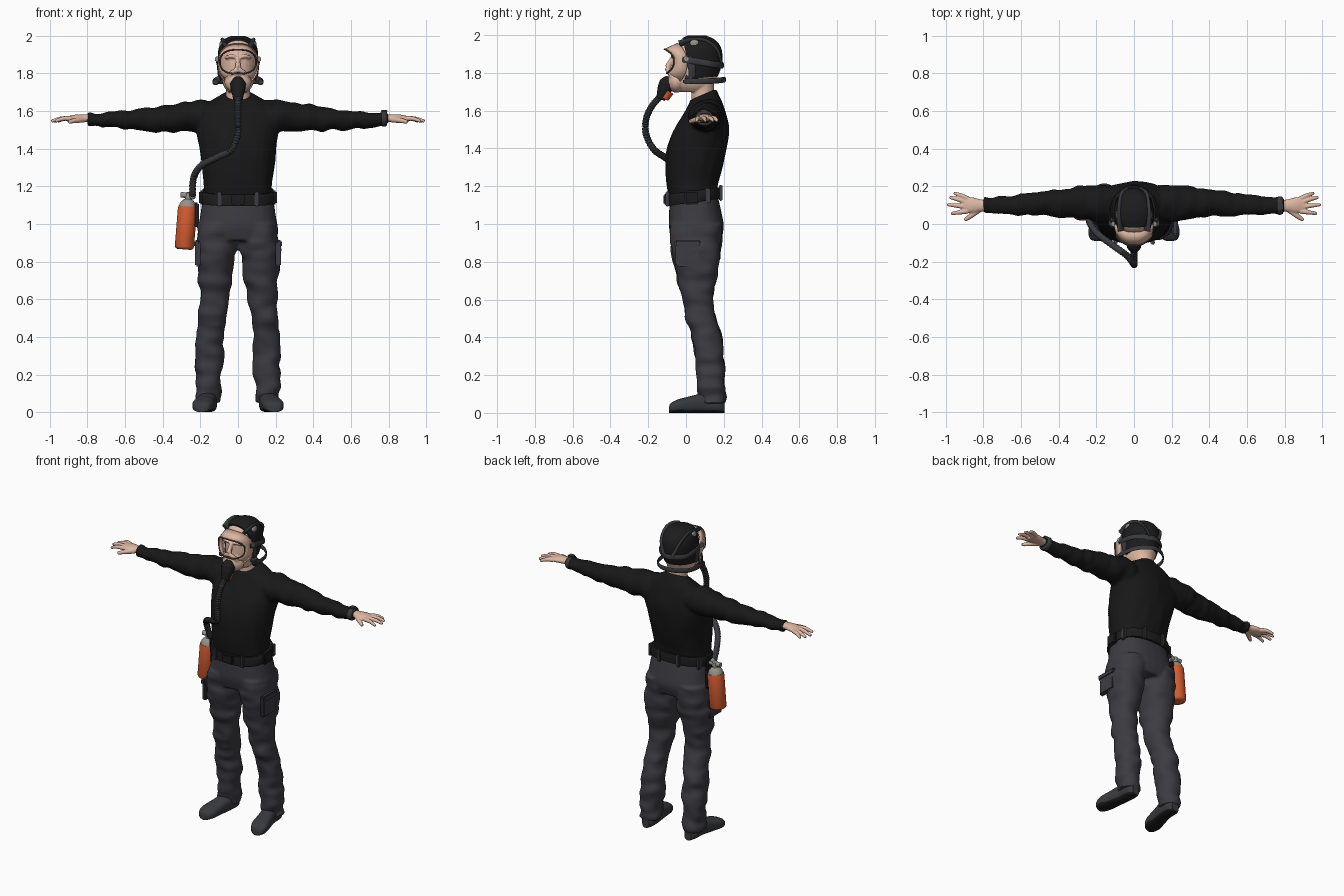
import bpy, bmesh
from math import cos, sin, pi, copysign
from mathutils import Vector, Matrix, noise

cube = bpy.data.objects.get("Cube")
if cube:
    bpy.data.objects.remove(cube)


def material(name, r, g, b):
    m = bpy.data.materials.new(name)
    m.use_nodes = True
    m.diffuse_color = (r, g, b, 1)
    m.node_tree.nodes["Principled BSDF"].inputs["Base Color"].default_value = (r, g, b, 1)
    return m


SHIRT = material("shirt black", .009, .009, .009)
CLOTH = material("trouser grey", .045, .044, .054)
SKIN = material("skin", .72, .47, .36)
BLACK = material("gear black", .012, .012, .013)
RUBBER = material("rubber grey", .04, .042, .048)
ORANGE = material("tank orange", .68, .11, .03)
METAL = material("metal grey", .3, .29, .26)
TRIM = material("mask trim", .11, .07, .055)
built = []


def finish(name, bm, *mats, voxel=0, smooth=4):
    bmesh.ops.recalc_face_normals(bm, faces=bm.faces)
    mesh = bpy.data.meshes.new(name)
    bm.to_mesh(mesh)
    bm.free()
    ob = bpy.data.objects.new(name, mesh)
    bpy.context.collection.objects.link(ob)
    for m in mats:
        mesh.materials.append(m)
    if voxel:
        r = ob.modifiers.new("blend", 'REMESH')
        r.mode, r.voxel_size, r.use_smooth_shade = 'VOXEL', voxel, True
        s = ob.modifiers.new("soften", 'SMOOTH')
        s.iterations = smooth
    built.append(ob)
    return ob


def spline(p, i, t):
    a, b, c, d = (p[max(0, min(len(p) - 1, k))] for k in (i - 1, i, i + 1, i + 2))
    return b + (c - a) * (t / 2) + (a * 2 - b * 5 + c * 4 - d) * (t * t / 2) + (b * 3 - a - c * 3 + d) * (t ** 3 / 2)


def skin(bm, rings, seg, power=2, fold=0, caps=True, grain=(9, 9, 16)):
    """Skin rings, each a centre and two half-axes."""
    loops = []
    for c, u, v in rings:
        loop = []
        for k in range(seg):
            a = 2 * pi * k / seg
            x, y = (copysign(abs(w) ** (2 / power), w) for w in (cos(a), sin(a)))
            d = u * x + v * y
            p = c + d
            if fold:
                p += d.normalized() * fold * noise.noise(Vector(q * g for q, g in zip(p, grain)))
            loop.append(bm.verts.new(p))
        loops.append(loop)
    for a, b in zip(loops, loops[1:]):
        for k in range(seg):
            j = (k + 1) % seg
            bm.faces.new((a[k], a[j], b[j], b[k]))
    if caps:
        bm.faces.new(loops[0])
        bm.faces.new(loops[-1])


def loft(bm, rings, seg=28, steps=5, **kw):
    cols = list(zip(*rings))
    fine = [tuple(spline(c, i, s / steps) for c in cols) for i in range(len(rings) - 1) for s in range(steps)]
    skin(bm, fine + [rings[-1]], seg, **kw)


def level(z, x, rx, y0, y1, tilt=0):
    return Vector((x, (y0 + y1) / 2, z)), Vector((rx, 0, 0)), Vector((0, (y1 - y0) / 2, tilt))


def across(s, x, y, z, ry, rz):
    return Vector((s * x, y, z)), Vector((0, ry, 0)), Vector((0, 0, rz))


def tube(bm, pts, radii, seg=12, steps=6, flat=1, up=(0, 0, 1), straight=False):
    pts = [Vector(p) for p in pts]
    if not straight:
        pts = [spline(pts, i, s / steps) for i in range(len(pts) - 1) for s in range(steps)] + [pts[-1]]
    n = len(pts)
    rings = []
    for i, p in enumerate(pts):
        d = (pts[min(i + 1, n - 1)] - pts[max(i - 1, 0)]).normalized()
        side = d.cross(Vector(up)).normalized()
        f = i / (n - 1) * (len(radii) - 1)
        k = min(int(f), len(radii) - 2)
        r = radii[i] if straight else radii[k] + (radii[k + 1] - radii[k]) * (f - k)
        rings.append((p, side * r * flat, side.cross(d) * r))
    skin(bm, rings, seg)


def ball(bm, c, r):
    bmesh.ops.create_uvsphere(bm, u_segments=20, v_segments=14, radius=1,
                              matrix=Matrix.Translation(c) @ Matrix.Diagonal((*r, 1)))


def box(bm, c, size):
    g = bmesh.ops.create_cube(bm, size=1, matrix=Matrix.Translation(c) @ Matrix.Diagonal((*size, 1)))
    edges = list({e for v in g["verts"] for e in v.link_edges})
    bmesh.ops.bevel(bm, geom=edges, offset=min(size) * .25, segments=2, affect='EDGES')


# Shirt: torso and sleeves blended together
bm = bmesh.new()
loft(bm, [level(*r) for r in (
    (1.11, 0, .185, -.085, .165), (1.2, 0, .183, -.1, .165), (1.3, 0, .192, -.105, .19),
    (1.4, 0, .203, -.1, .215), (1.5, 0, .218, -.065, .226), (1.58, 0, .215, -.015, .212),
    (1.635, 0, .17, .01, .195, .01), (1.67, 0, .11, .02, .17, .025), (1.685, 0, .078, .02, .16, .03))],
    power=2.3, fold=.01, grain=(20, 14, 5))
for s in (1, -1):
    loft(bm, [across(s, *r) for r in (
        (.1, .11, 1.575, .085, .075), (.2, .11, 1.573, .098, .086), (.3, .115, 1.567, .085, .078),
        (.4, .11, 1.56, .074, .07), (.5, .108, 1.556, .066, .058), (.6, .105, 1.552, .056, .049),
        (.7, .1, 1.553, .047, .04), (.8, .098, 1.56, .041, .033))], fold=.014, grain=(22, 9, 9))
finish("shirt", bm, SHIRT, voxel=.009)

# Trousers: hips and two legs blended together
bm = bmesh.new()
loft(bm, [level(*r) for r in (
    (1.15, 0, .186, -.085, .168), (1.05, 0, .2, -.09, .19), (.98, 0, .21, -.09, .2), (.91, 0, .2, -.07, .18))], power=2.4)
for s in (1, -1):
    loft(bm, [level(z, s * x, *r) for z, x, *r in (
        (1, .11, .1, -.085, .197), (.88, .116, .109, -.08, .188), (.8, .122, .103, -.062, .175),
        (.7, .125, .09, -.045, .156), (.6, .128, .078, -.02, .142), (.5, .137, .073, 0, .158),
        (.4, .148, .073, .03, .187), (.3, .152, .074, .045, .2), (.2, .155, .071, .055, .206),
        (.1, .157, .065, .068, .206), (.05, .16, .062, .075, .202))],
        power=2.2, fold=.016, grain=(9, 9, 18))
finish("trousers", bm, CLOTH, voxel=.009)

for s, side in ((1, "left"), (-1, "right")):
    # Cargo pocket with flap
    bm = bmesh.new()
    box(bm, (s * .214, .01, .84), (.03, .13, .13))
    box(bm, (s * .218, .01, .895), (.032, .14, .04))
    finish(side + "_cargo_pocket", bm, CLOTH)

    # Shoe with a dark sole
    bm = bmesh.new()
    loft(bm, [(Vector((s * x, y, h / 2)), Vector((w, 0, 0)), Vector((0, 0, h / 2))) for y, x, w, h in (
        (.203, .155, .025, .06), (.17, .157, .045, .09), (.1, .16, .048, .105), (.03, .174, .052, .09),
        (-.04, .187, .056, .072), (-.08, .192, .04, .052), (-.09, .192, .018, .03))], power=2.6)
    ob = finish(side + "_shoe", bm, RUBBER, BLACK)
    for p in ob.data.polygons:
        p.material_index = int(p.normal.z < -.6)

    # Hand: palm, four fingers and thumb
    bm = bmesh.new()
    loft(bm, [across(s, *r) for r in (
        (.76, .098, 1.56, .028, .022), (.81, .098, 1.562, .032, .021),
        (.86, .1, 1.562, .042, .02), (.91, .102, 1.558, .042, .013))], seg=20)
    for base, mid, tip, end in ((.135, .152, .165, .957), (.113, .13, .142, .98), (.09, .097, .103, .992), (.068, .062, .055, .972)):
        tube(bm, [(s * .885, base, 1.56), (s * (.885 + end) / 2, mid, 1.56), (s * end, tip, 1.546)], (.014, .012, .008))
    tube(bm, [(s * .82, .08, 1.556), (s * .865, .045, 1.55), (s * .9, .02, 1.542)], (.018, .014, .009))
    finish(side + "_hand", bm, SKIN, voxel=.004, smooth=2)

# Watch on the left wrist
bm = bmesh.new()
loft(bm, [across(1, x, .098, 1.56, r, r - .007) for x, r in ((.762, .044), (.768, .049), (.785, .048), (.792, .042))], steps=2)
box(bm, (.777, .095, 1.601), (.035, .035, .012))
finish("wrist_watch", bm, RUBBER)

# Belt, buckle, loops and pouches
bm = bmesh.new()
loft(bm, [level(z, 0, r, -.085 - r / 10, .165 + r / 10, .02) for z, r in ((1.115, .192), (1.12, .2), (1.17, .196), (1.175, .186))],
     steps=2, power=2.4)
box(bm, (0, -.107, 1.13), (.075, .022, .055))
for s in (1, -1):
    box(bm, (s * .19, .03, 1.14), (.035, .08, .075))
finish("belt", bm, BLACK)
bm = bmesh.new()
for s in (1, -1):
    box(bm, (s * .1, -.098, 1.133), (.022, .02, .08))
    box(bm, (s * .178, .115, 1.15), (.02, .03, .08))
    box(bm, (s * .07, .184, 1.165), (.022, .018, .085))
finish("belt_loops", bm, CLOTH)

# Head, neck and facial features
skull = ((1.7, .05, -.035, .12), (1.73, .075, -.055, .14), (1.78, .09, -.07, .165), (1.83, .097, -.072, .182),
         (1.88, .1, -.068, .187), (1.93, .095, -.055, .178), (1.97, .073, -.025, .145), (1.992, .03, .02, .095))
bm = bmesh.new()
loft(bm, [level(z, 0, *r) for z, *r in skull])
loft(bm, [level(1.62, 0, .07, .03, .155), level(1.7, 0, .063, .03, .15), level(1.78, 0, .07, .03, .15)])
ball(bm, (0, -.05, 1.755), (.072, .05, .06))
tube(bm, [(0, -.068, 1.885), (0, -.085, 1.855), (0, -.097, 1.83)], (.01, .013, .017))
for s in (1, -1):
    tube(bm, [(s * .015, -.07, 1.887), (s * .04, -.069, 1.892), (s * .068, -.05, 1.882)], (.009, .011, .008))
    tube(bm, [(0, -.1, 1.82), (s * .03, -.088, 1.805), (s * .05, -.07, 1.775)], (.013, .013, .012))
finish("head", bm, SKIN, voxel=.005, smooth=3)

# Close-fitting cap, trimmed at the face and nape
bm = bmesh.new()
loft(bm, [level(z + .007, 0, rx + .007, y0 - .007, y1 + .006) for z, rx, y0, y1 in skull])
for co, no in (((0, -.015, 1.97), (0, -1, -.22)), ((0, .1, 1.775), (0, .1, -1))):
    cut = bmesh.ops.bisect_plane(bm, geom=bm.verts[:] + bm.edges[:] + bm.faces[:], plane_co=co, plane_no=no, clear_outer=True)
    bmesh.ops.holes_fill(bm, edges=[e for e in cut["geom_cut"] if isinstance(e, bmesh.types.BMEdge)])
finish("head_cap", bm, BLACK)

# Face mask: flared shell around an open window, with a dark lip
N = 48
outer, inner = [], []
for k in range(N):
    c, t = cos(2 * pi * k / N), sin(2 * pi * k / N)
    sx, sz = (copysign(abs(w) ** .8, w) for w in (c, t))
    outer.append(Vector((.108 * sx, .005 - .05 * t * t, 1.85 + .11 * sz)))
    inner.append(Vector((.096 * sx, -.064 - (.05 if t > 0 else .038) * t * t, 1.862 + .064 * sz)))
bm = bmesh.new()
a, b = ([bm.verts.new(p) for p in ring] for ring in (outer, inner))
for k in range(N):
    j = (k + 1) % N
    bm.faces.new((a[k], a[j], b[j], b[k]))
mask = finish("mask_shell", bm, SKIN)
mask.modifiers.new("thickness", 'SOLIDIFY').thickness = .005
bm = bmesh.new()
tube(bm, inner + inner[:1], (.0045,) * (N + 1), seg=8, up=(0, 1, 0), straight=True)
finish("mask_lip", bm, TRIM)

# Harness straps and their buckles
bm = bmesh.new()
tube(bm, [(x, y, z) for x, y, z in (
    (-.095, 0, 1.775), (-.13, .03, 1.757), (-.115, .13, 1.757), (-.06, .19, 1.762), (0, .207, 1.765),
    (.06, .19, 1.762), (.115, .13, 1.757), (.13, .03, 1.757), (.095, 0, 1.775))], (.015, .015), flat=.3)
tube(bm, [(-.1, -.02, 1.87), (-.11, .06, 1.86), (-.09, .145, 1.845), (0, .195, 1.84),
          (.09, .145, 1.845), (.11, .06, 1.86), (.1, -.02, 1.87)], (.017, .017), flat=.35)
for s in (1, -1):
    tube(bm, [(s * .07, -.035, 1.955), (s * .076, .03, 1.973), (s * .073, .1, 1.968), (s * .06, .16, 1.925), (s * .03, .187, 1.85)],
         (.022, .016), flat=.5, up=(s, 0, 1))
    tube(bm, [(s * .1, .01, 1.88), (s * .105, .03, 1.83), (s * .1, .03, 1.775)], (.024, .016), flat=.3, up=(0, 1, 0))
    box(bm, (s * .12, .01, 1.755), (.03, .05, .03))
finish("head_harness", bm, RUBBER)
bm = bmesh.new()
for s in (1, -1):
    ball(bm, (s * .086, .045, 1.955), (.012, .025, .022))
    box(bm, (s * .112, 0, 1.875), (.02, .025, .03))
finish("harness_buckles", bm, METAL)

# Breathing valve under the mask, with a coloured collar
bm = bmesh.new()
tube(bm, [(0, -.085, 1.775), (0, -.1, 1.745), (0, -.115, 1.71), (0, -.135, 1.66)], (.02, .042, .038, .022), seg=20)
finish("breathing_valve", bm, BLACK)
bm = bmesh.new()
tube(bm, [(0, -.095, 1.705), (0, -.118, 1.665)], (.034, .026), seg=20)
finish("valve_collar", bm, ORANGE)

# Ribbed hose from valve to tank
bm = bmesh.new()
tube(bm, [(0, -.13, 1.68), (0, -.18, 1.625), (0, -.212, 1.55), (-.003, -.21, 1.47), (-.035, -.17, 1.395),
          (-.11, -.115, 1.355), (-.195, -.05, 1.31), (-.236, .01, 1.245), (-.242, .055, 1.15)],
     [.016 + .003 * (k % 2) for k in range(97)], seg=14, steps=12)
finish("air_hose", bm, RUBBER)

# Air tank, shoulder, valve and belt bracket
foot, axis = Vector((-.286, .07, .865)), Vector((.08, 0, 1)).normalized()


def stack(name, mat, *steps):
    b = bmesh.new()
    tube(b, [foot + axis * h for h, r in steps], [r for h, r in steps], seg=28, up=(0, 1, 0), straight=True)
    finish(name, b, mat)


stack("air_tank", ORANGE, (0, .036), (.005, .046), (.015, .051), (.215, .051), (.23, .048))
stack("tank_shoulder", METAL, (.225, .047), (.245, .042), (.26, .03), (.268, .018), (.3, .017), (.305, .01))
bm = bmesh.new()
tube(bm, [(-.305, .07, 1.155), (-.225, .07, 1.15)], (.015, .013))
ball(bm, (-.242, .06, 1.155), (.018, .018, .025))
finish("tank_valve", bm, METAL)
bm = bmesh.new()
box(bm, (-.222, .07, 1.05), (.03, .06, .13))
finish("tank_bracket", bm, BLACK)

# Smooth shading with crisp hard edges
bpy.ops.object.select_all(action='DESELECT')
for ob in built:
    ob.select_set(True)
bpy.context.view_layer.objects.active = built[0]
bpy.ops.object.shade_smooth_by_angle(angle=.7)
